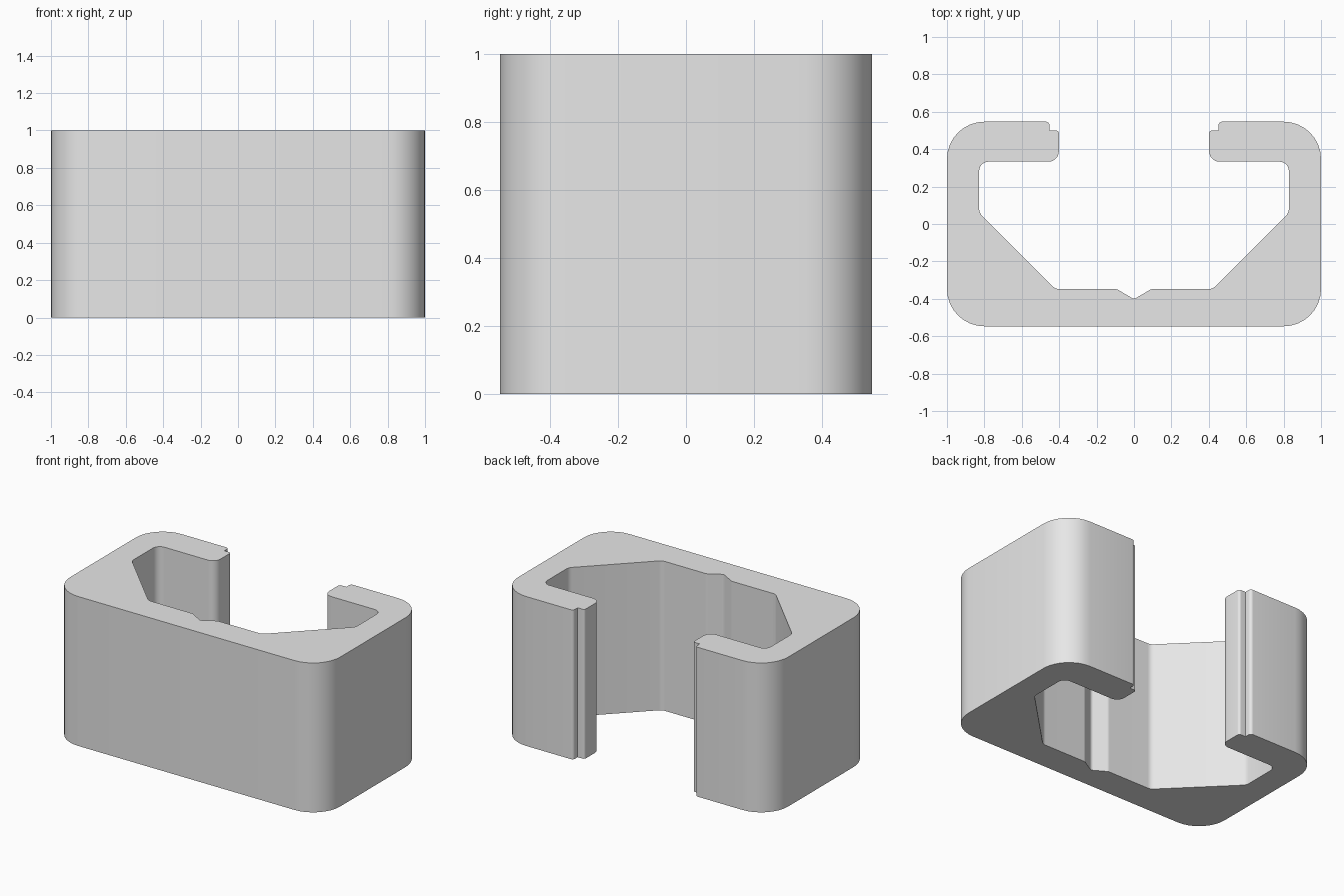
import bpy
import bmesh
import math
from mathutils import Vector

cube = bpy.data.objects.get("Cube")
if cube:
    bpy.data.objects.remove(cube, do_unlink=True)

HEIGHT = 1.0

# Corners of the left half of the cross-section: x, y, fillet radius
HALF = [
    (1.0, -0.547, 0.2),       # outer front corner
    (1.0, 0.547, 0.2),        # outer back corner
    (0.452, 0.547, 0.02),     # step in the jaw tip
    (0.452, 0.5, 0),
    (0.402, 0.5, 0.015),
    (0.402, 0.333, 0.055),    # inner side of the jaw
    (0.828, 0.333, 0.05),     # side pocket
    (0.828, 0.06, 0.05),
    (0.42, -0.348, 0.05),     # foot of the slope
    (0.092, -0.348, 0.03),    # edge of the groove
]
GROOVE = (0, -0.402, 0.025)


def fillet(prev, corner, nxt, radius):
    """Replace a corner by an arc tangent to both of its sides."""
    c = Vector(corner)
    if radius == 0:
        return [c]
    a = (Vector(prev) - c).normalized()
    b = (Vector(nxt) - c).normalized()
    half = a.angle(b) / 2
    centre = c + (a + b).normalized() * radius / math.sin(half)
    start = c + a * radius / math.tan(half) - centre
    end = c + b * radius / math.tan(half) - centre
    sweep = start.angle_signed(end)
    steps = max(2, round(abs(sweep) / math.radians(11)))
    points = []
    for i in range(steps + 1):
        t = -sweep * i / steps
        points.append(centre + Vector((
            start.x * math.cos(t) - start.y * math.sin(t),
            start.x * math.sin(t) + start.y * math.cos(t))))
    return points


# Full outline: left half, groove, then the mirrored right half
corners = HALF + [GROOVE] + [(-x, y, r) for x, y, r in reversed(HALF)]
outline = []
for i, (x, y, r) in enumerate(corners):
    before, after = corners[i - 1], corners[(i + 1) % len(corners)]
    outline += fillet(before[:2], (x, y), after[:2], r)

# Extrude the outline upwards
bm = bmesh.new()
base = bm.faces.new([bm.verts.new((p.x, p.y, 0)) for p in outline])
result = bmesh.ops.extrude_face_region(bm, geom=[base], use_keep_orig=True)
top = [v for v in result["geom"] if isinstance(v, bmesh.types.BMVert)]
bmesh.ops.translate(bm, verts=top, vec=(0, 0, HEIGHT))
bmesh.ops.recalc_face_normals(bm, faces=bm.faces)
mesh = bpy.data.meshes.new("clip_channel")
bm.to_mesh(mesh)
bm.free()

# Plain grey material
grey = bpy.data.materials.new("light_grey")
grey.use_nodes = True
grey.diffuse_color = (0.8, 0.8, 0.8, 1)
grey.node_tree.nodes["Principled BSDF"].inputs["Base Color"].default_value = grey.diffuse_color
mesh.materials.append(grey)

channel = bpy.data.objects.new("clip_channel", mesh)
bpy.context.collection.objects.link(channel)
bpy.ops.object.select_all(action="DESELECT")
channel.select_set(True)
bpy.context.view_layer.objects.active = channel
bpy.ops.object.shade_smooth_by_angle(angle=math.radians(30))
